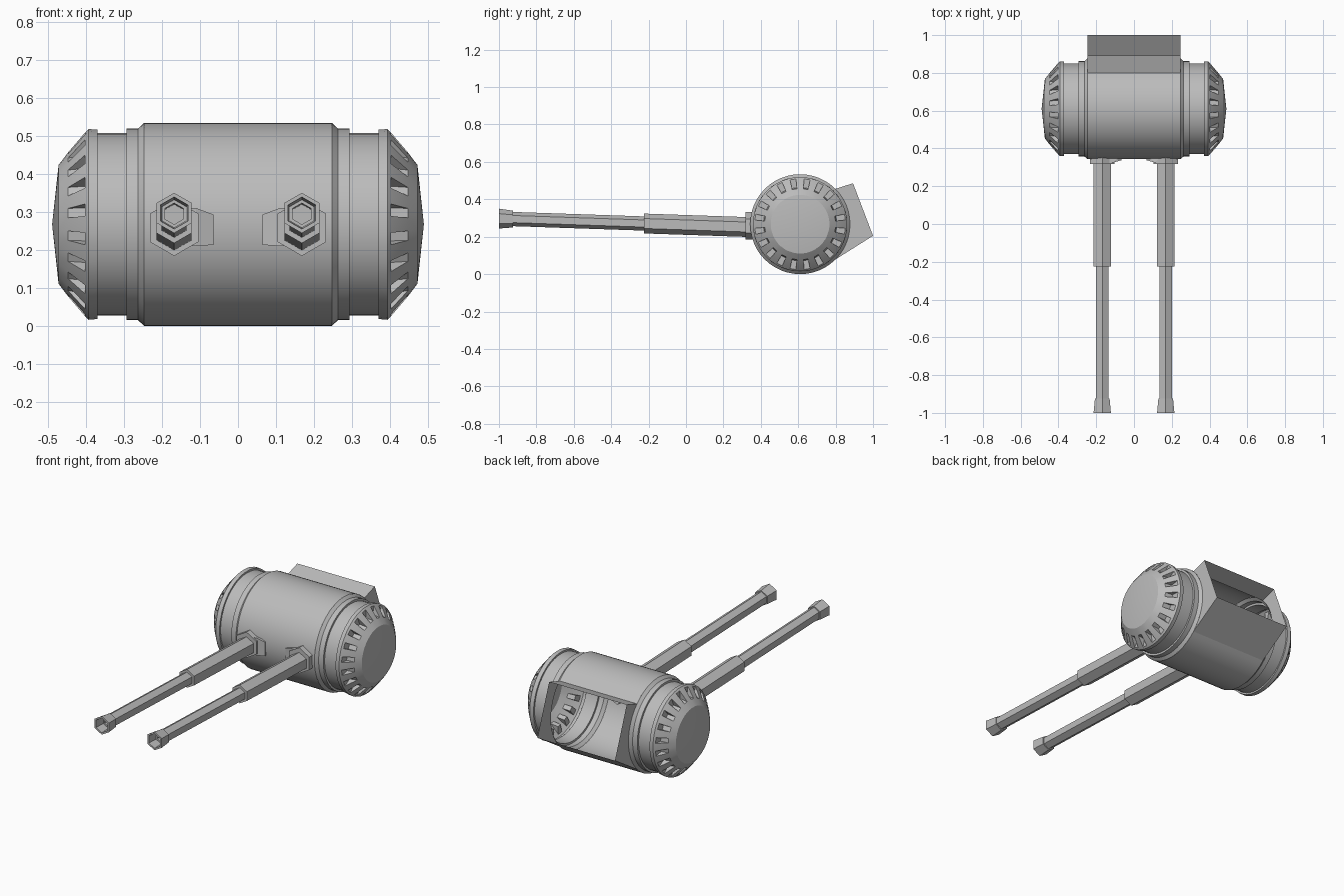
import bpy, bmesh
from math import sin, cos, pi, radians

cube = bpy.data.objects.get("Cube")
if cube:
    bpy.data.objects.remove(cube)

CY, CZ = 0.61, 0.267   # drum axis
BODY_R, BODY_X = 0.267, 0.247

metal = bpy.data.materials.new("grey metal")
metal.use_nodes = True
GREY = (0.5, 0.5, 0.5, 1)
metal.diffuse_color = GREY
metal.node_tree.nodes["Principled BSDF"].inputs["Base Color"].default_value = GREY


def finish(bm, name, smooth=None):
    bmesh.ops.recalc_face_normals(bm, faces=bm.faces)
    mesh = bpy.data.meshes.new(name)
    bm.to_mesh(mesh)
    bm.free()
    mesh.materials.append(metal)
    obj = bpy.data.objects.new(name, mesh)
    bpy.context.collection.objects.link(obj)
    if smooth:
        bpy.ops.object.select_all(action="DESELECT")
        obj.select_set(True)
        bpy.context.view_layer.objects.active = obj
        bpy.ops.object.shade_smooth_by_angle(angle=radians(smooth))
    return obj


def drum_point(x, r, a):
    return (x, CY + r * cos(a), CZ + r * sin(a))


def bridge(bm, a, b, closed=True):
    n = len(a)
    for i in range(n if closed else n - 1):
        j = (i + 1) % n
        bm.faces.new((a[i], a[j], b[j], b[i]))


def revolve(name, profile, angles, closed=True):
    bm = bmesh.new()
    rows = [[bm.verts.new(drum_point(x, r, a)) for a in angles] for x, r in profile]
    for a, b in zip(rows, rows[1:]):
        bridge(bm, a, b, closed)
    return finish(bm, name, 30)


# Main shell, open at the rear quarter
arc = [radians(45 + 270 * i / 48) for i in range(49)]
revolve("drum_shell", [(-BODY_X, BODY_R), (BODY_X, BODY_R)], arc, False)


# Stepped collars and notched end caps
def end_cap(name, s):
    n, half_slot = 20, 0.21
    step = 2 * pi / n
    bm = bmesh.new()
    angles = []
    for k in range(n):
        mid = (k + 0.5) * step
        angles += [mid - half_slot * step, mid + half_slot * step]
    profile = [(0.37, 0.24), (0.37, 0.25), (0.393, 0.252), (0.402, 0.243),
               (0.447, 0.19), (0.472, 0.157)]
    rows = [[bm.verts.new(drum_point(s * x, r, a)) for a in angles] for x, r in profile]
    floor = [bm.verts.new(drum_point(s * 0.402, 0.196, a)) for a in angles]
    pole = bm.verts.new((s * 0.489, CY, CZ))
    for level, (a, b) in enumerate(zip(rows, rows[1:])):
        for i in range(2 * n):
            j = (i + 1) % (2 * n)
            if level == 3 and i % 2 == 0:
                # notch: end wall, floor and two cheeks
                bm.faces.new((a[i], a[j], floor[j], floor[i]))
                bm.faces.new((floor[i], floor[j], b[j], b[i]))
                bm.faces.new((a[i], floor[i], b[i]))
                bm.faces.new((a[j], b[j], floor[j]))
            else:
                bm.faces.new((a[i], a[j], b[j], b[i]))
    for i in range(2 * n):
        bm.faces.new((rows[-1][i], rows[-1][(i + 1) % (2 * n)], pole))
    finish(bm, name, 20)


circle = [2 * pi * i / 48 for i in range(48)]
for side, s in (("left", 1), ("right", -1)):
    collar = [(BODY_X, BODY_R), (0.263, 0.252), (0.293, 0.252), (0.293, 0.24), (0.37, 0.24)]
    revolve(side + "_collar", [(s * x, r) for x, r in collar], circle)
    end_cap(side + "_end_cap", s)

# Rear hood: top plate, bottom plate and cheeks around the opening
bm = bmesh.new()
top_in, low_in = drum_point(0, BODY_R, pi / 4)[1:], drum_point(0, BODY_R, -pi / 4)[1:]
outline = [top_in, (0.893, 0.486), (1.0, 0.205), low_in]
rim = [drum_point(0, BODY_R, radians(a))[1:] for a in range(-36, 45, 9)]
sides = [[bm.verts.new((x, y, z)) for y, z in outline + rim] for x in (-BODY_X, BODY_X)]
for loop in sides:
    bm.faces.new(loop)
for i in (0, 2):
    bm.faces.new((sides[0][i], sides[0][i + 1], sides[1][i + 1], sides[1][i]))
finish(bm, "rear_hood")


# Hexagonal guns, rising slightly toward the muzzle
def gun(name, x, profile, base=False):
    bm = bmesh.new()
    rows = []
    for y, r in profile:
        cz = 0.258 if base else 0.263 - 0.034 * y
        rows.append([bm.verts.new((x + r * sin(k * pi / 3), y, cz + r * cos(k * pi / 3)))
                     for k in range(6)])
    for a, b in zip(rows, rows[1:]):
        bridge(bm, a, b)
    bm.faces.new(rows[-1])
    finish(bm, name)


for side, s in (("left", 1), ("right", -1)):
    x = s * 0.168
    gun(side + "_gun_socket", x, [(0.39, 0.074), (0.317, 0.074)], True)
    gun(side + "_gun_barrel", x, [
        (0.34, 0.053), (-0.225, 0.053), (-0.225, 0.038), (-0.925, 0.038),
        (-0.925, 0.045), (-1.0, 0.053), (-1.0, 0.042), (-0.94, 0.037),
        (-0.94, 0.028), (-0.85, 0.028)])
    # Wedge bracket on the inner side of the socket
    bm = bmesh.new()
    for px, py, lo, hi in ((0.15, 0.322, 0.21, 0.31), (0.11, 0.325, 0.21, 0.31),
                           (0.065, 0.338, 0.213, 0.293), (0.065, 0.37, 0.213, 0.293),
                           (0.15, 0.37, 0.21, 0.31)):
        for z in (lo, hi):
            bm.verts.new((s * px, py, z))
    bmesh.ops.convex_hull(bm, input=bm.verts)
    finish(bm, side + "_gun_bracket")
